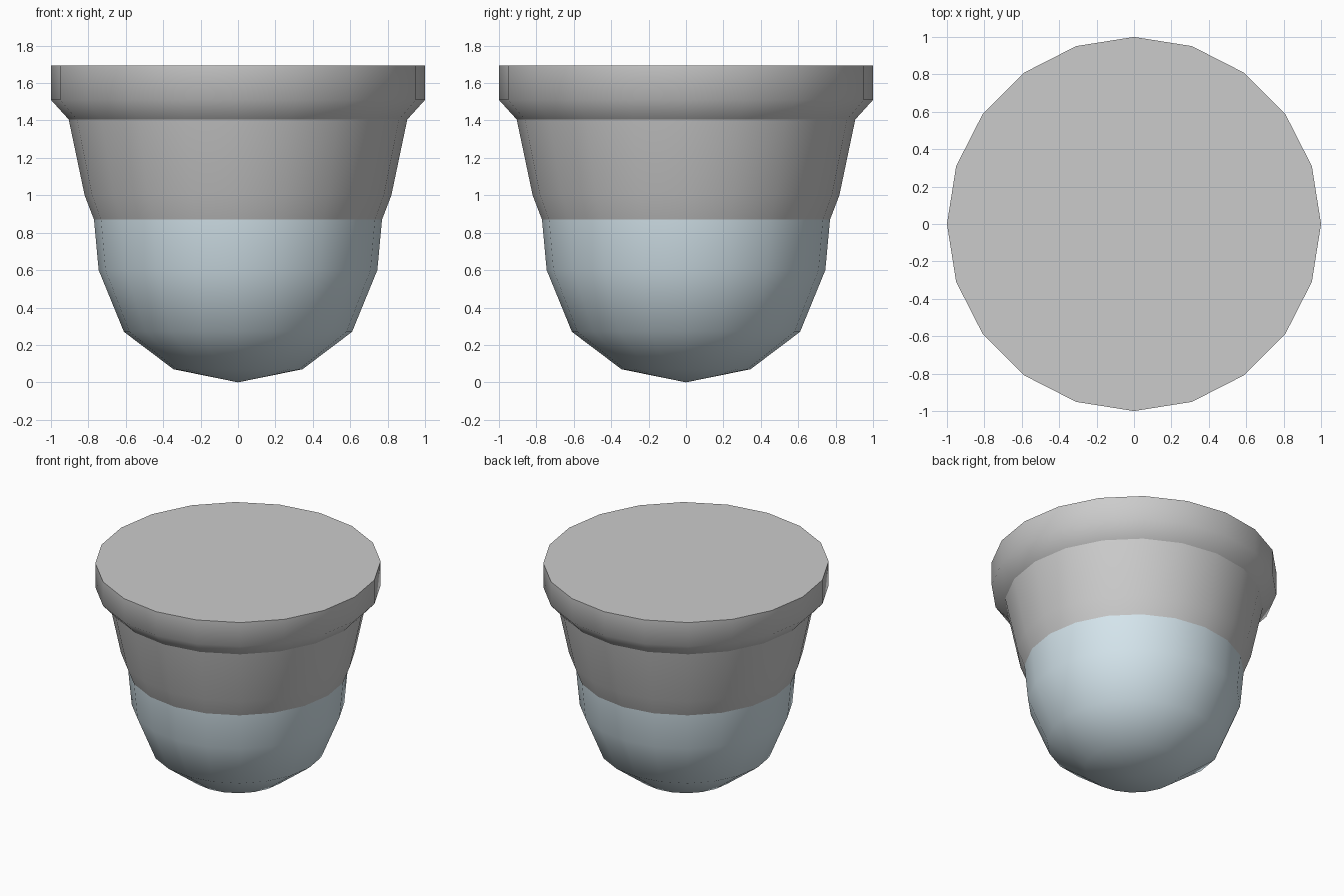
import bpy, bmesh
from math import cos, sin, tau, radians

if "Cube" in bpy.data.objects:
    bpy.data.objects.remove(bpy.data.objects["Cube"])

SIDES = 20


def lathe(name, profile, cap_top=False, color=None):
    """Revolve (radius, z) points, listed bottom to top, around z."""
    bm = bmesh.new()
    rings = []
    for r, z in profile:
        n = SIDES if r > 0 else 1
        rings.append([bm.verts.new((r * cos(tau * i / SIDES), r * sin(tau * i / SIDES), z))
                      for i in range(n)])
    for lo, hi in zip(rings, rings[1:]):
        for i in range(SIDES):
            j = (i + 1) % SIDES
            if len(lo) == 1:
                bm.faces.new((lo[0], hi[j], hi[i]))
            else:
                bm.faces.new((lo[i], lo[j], hi[j], hi[i]))
    if cap_top:
        bm.faces.new(rings[-1])
    mesh = bpy.data.meshes.new(name)
    bm.to_mesh(mesh)
    bm.free()
    obj = bpy.data.objects.new(name, mesh)
    bpy.context.collection.objects.link(obj)
    if color:
        mat = bpy.data.materials.new(name + "_material")
        mat.diffuse_color = color
        mat.use_nodes = True
        mat.node_tree.nodes["Principled BSDF"].inputs["Base Color"].default_value = mat.diffuse_color
        mesh.materials.append(mat)
    bpy.ops.object.select_all(action='DESELECT')
    obj.select_set(True)
    bpy.context.view_layer.objects.active = obj
    bpy.ops.object.shade_smooth_by_angle(angle=radians(60))
    return obj


# Tinted dome at the bottom
lathe("glass_dome", [(0, 0), (0.345, 0.07), (0.61, 0.27), (0.745, 0.60), (0.77, 0.87)],
      color=(0.66, 0.78, 0.84, 1))

# Tapered housing above the dome
lathe("housing", [(0.77, 0.87), (0.82, 1.0), (0.905, 1.405)])

# Flared mounting rim with a closed top
lathe("mounting_rim", [(0.905, 1.405), (1.0, 1.51), (1.0, 1.695)], cap_top=True)
